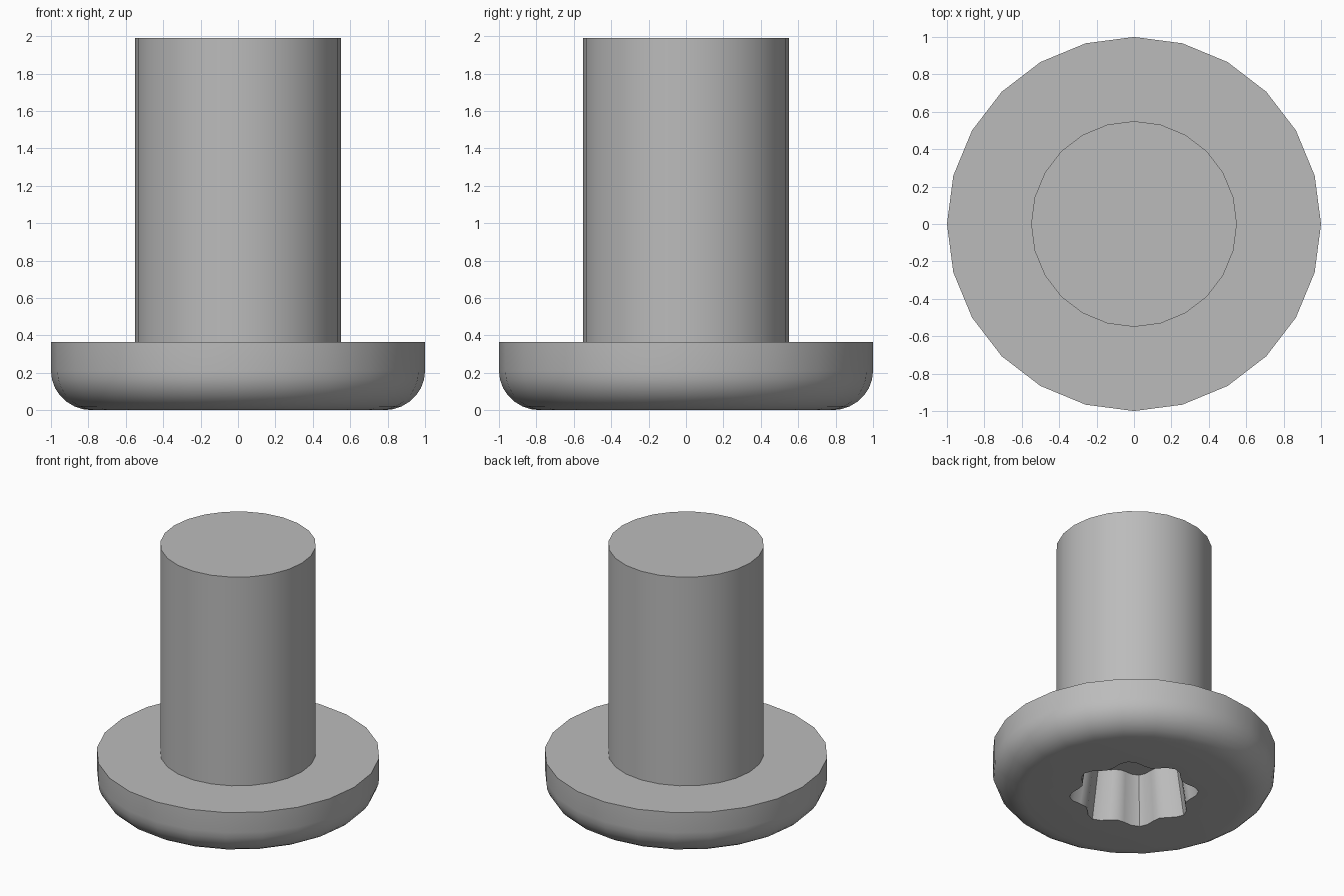
import bpy
import bmesh
from math import sin, cos, pi, radians

cube = bpy.data.objects.get("Cube")
if cube:
    bpy.data.objects.remove(cube, do_unlink=True)

SIDES = 24
LOBES = 8
SOCKET_SIDES = LOBES * 6

# Single plain metal colour
steel = bpy.data.materials.new("grey steel")
steel.use_nodes = True
steel.diffuse_color = (0.5, 0.5, 0.5, 1)
steel.node_tree.nodes["Principled BSDF"].inputs["Base Color"].default_value = (0.5, 0.5, 0.5, 1)

bm = bmesh.new()


def ring(count, z, radius):
    """Loop of vertices; radius is a function of the angle."""
    angles = [2 * pi * i / count for i in range(count)]
    return [bm.verts.new((radius(a) * cos(a), radius(a) * sin(a), z)) for a in angles]


def bridge(lower, upper):
    n = len(lower)
    for i in range(n):
        j = (i + 1) % n
        bm.faces.new((lower[i], lower[j], upper[j], upper[i]))


def loop_edges(loop):
    return [bm.edges.get((v, loop[i - 1])) for i, v in enumerate(loop)]


# Head and shank outline: rounded lower rim, straight band, shoulder, shank
profile = []
for step in range(8):
    t = step / 7 * pi / 2
    profile.append((0.78 + 0.22 * sin(t), 0.21 - 0.21 * cos(t)))
profile += [(1.0, 0.365), (0.55, 0.365), (0.55, 1.99)]

body = [ring(SIDES, z, lambda a, r=r: r) for r, z in profile]
for low, high in zip(body, body[1:]):
    bridge(low, high)
bm.faces.new(body[-1])


# Lobed drive socket, slightly tapered, with a flat floor
def lobed(scale):
    return lambda a: scale * (0.42 + 0.037 * cos(LOBES * a))


rim = ring(SOCKET_SIDES, 0, lobed(1))
floor = ring(SOCKET_SIDES, 0.38, lobed(0.86))
bridge(rim, floor)
bm.faces.new(floor)

# Flat underside around the socket
bmesh.ops.triangle_fill(bm, use_beauty=True, edges=loop_edges(body[0]) + loop_edges(rim))
bmesh.ops.recalc_face_normals(bm, faces=bm.faces)

mesh = bpy.data.meshes.new("screw")
bm.to_mesh(mesh)
bm.free()
mesh.materials.append(steel)
screw = bpy.data.objects.new("screw", mesh)
bpy.context.collection.objects.link(screw)

# Smooth sides, crisp rims
bpy.ops.object.select_all(action="DESELECT")
screw.select_set(True)
bpy.context.view_layer.objects.active = screw
bpy.ops.object.shade_smooth_by_angle(angle=radians(35))
